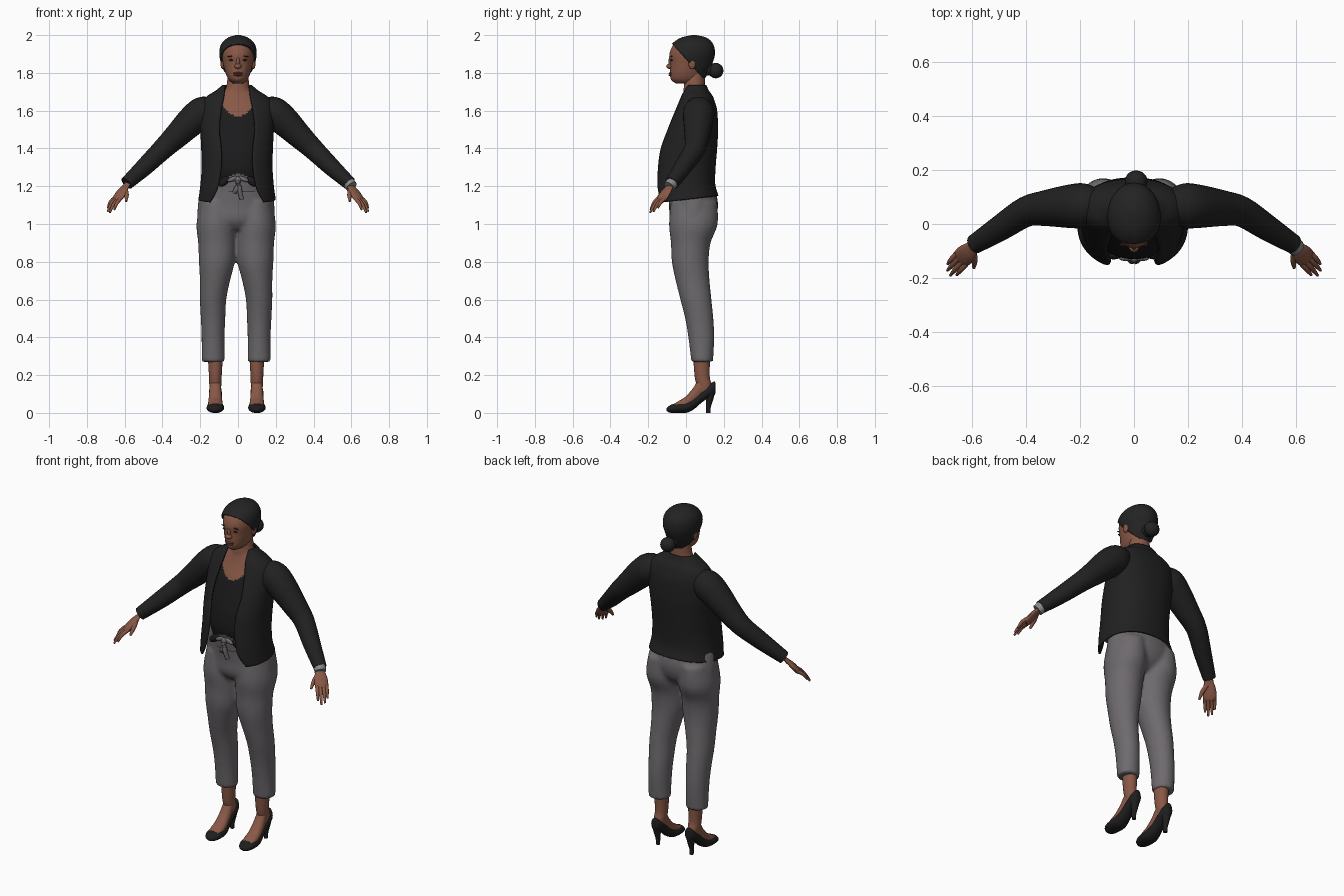
import bpy, bmesh, math
from mathutils import Vector, Matrix

if "Cube" in bpy.data.objects:
    bpy.data.objects.remove(bpy.data.objects["Cube"])


def material(name, rgb):
    m = bpy.data.materials.new(name)
    m.diffuse_color = (*rgb, 1)
    m.use_nodes = True
    m.node_tree.nodes["Principled BSDF"].inputs["Base Color"].default_value = m.diffuse_color
    return m


BLACK = material("jacket black", (0.015, 0.015, 0.015))
SHIRT = material("shirt black", (0.011, 0.011, 0.012))
HAIR = material("hair black", (0.017, 0.017, 0.017))
SHOE = material("shoe black", (0.013, 0.013, 0.014))
GREY = material("trouser grey", (0.155, 0.143, 0.153))
SKIN = material("skin brown", (0.25, 0.098, 0.062))
LIP = material("lip brown", (0.15, 0.045, 0.035))
DARK = material("eye brown", (0.04, 0.018, 0.013))
SILVER = material("bracelet grey", (0.25, 0.25, 0.25))


def spline(rows, k):
    """Catmull-Rom interpolation of a list of tuples."""
    out = []
    for i in range(len(rows) - 1):
        p = [rows[max(0, min(len(rows) - 1, i + j))] for j in (-1, 0, 1, 2)]
        for s in range(k):
            t = s / k
            out.append(tuple(0.5 * (2 * b + (c - a) * t + (2 * a - 5 * b + 4 * c - d) * t * t
                                    + (3 * b - a - 3 * c + d) * t ** 3) for a, b, c, d in zip(*p)))
    return out + [tuple(rows[-1])]


def bridge(bm, rings, closed=True):
    """Skin a stack of point rings."""
    vs = [[bm.verts.new(p) for p in r] for r in rings]
    n = len(vs[0])
    for a, b in zip(vs, vs[1:]):
        for i in range(n if closed else n - 1):
            j = (i + 1) % n
            bm.faces.new((a[i], a[j], b[j], b[i]))
    if closed:
        bm.faces.new(vs[0][::-1])
        bm.faces.new(vs[-1])


def loft(bm, rows, x=0.0, n=32, k=4, power=2.0, gap=False):
    """Rows are (z, front y, back y, half width, centre x or half gap)."""
    rings = []
    for z, f, b, rx, e in spline(rows, k):
        a0 = math.asin(min(1, e / rx) ** (power / 2)) if gap else 0
        ring = []
        for i in range(n):
            a = a0 + (2 * math.pi - 2 * a0) * i / (n - 1 if gap else n)
            s, c = math.sin(a), math.cos(a)
            px = rx * math.copysign(abs(s) ** (2 / power), s)
            py = (f + b) / 2 - (b - f) / 2 * math.copysign(abs(c) ** (2 / power), c)
            ring.append((x + px + (0 if gap else e), py, z))
        rings.append(ring)
    bridge(bm, rings, not gap)


def tube(bm, pts, n=16, k=4, flat=1.0):
    """Points are (x, y, z, radius); flat thins the tube against its level axis."""
    pts = spline(pts, k)
    rings = []
    for i, p in enumerate(pts):
        d = (Vector(pts[min(i + 1, len(pts) - 1)][:3]) - Vector(pts[max(i - 1, 0)][:3])).normalized()
        u = d.cross(Vector((0, 0, 1)) if abs(d.z) < 0.98 else Vector((0, 1, 0))).normalized()
        v = u.cross(d)
        rings.append([Vector(p[:3]) + p[3] * (u * math.cos(a) + v * flat * math.sin(a))
                      for a in (2 * math.pi * j / n for j in range(n))])
    bridge(bm, rings)


def foot_loft(bm, x, rows, n=20):
    """Rows are (y, bottom z, top z, half width)."""
    bridge(bm, [[(x + w * math.cos(a), y, (lo + hi) / 2 + (hi - lo) / 2 * math.sin(a))
                 for a in (2 * math.pi * j / n for j in range(n))] for y, lo, hi, w in spline(rows, 4)])


def ball(bm, centre, size, turn=0.0):
    m = Matrix.Translation(centre) @ Matrix.Rotation(turn, 4, 'Y') @ Matrix.Diagonal((*size, 1))
    bmesh.ops.create_uvsphere(bm, u_segments=20, v_segments=12, radius=1, matrix=m)


def finish(bm, name, mats, rule=None, shell=0.0):
    bmesh.ops.recalc_face_normals(bm, faces=bm.faces[:])
    for f in bm.faces:
        f.smooth = True
        if rule:
            f.material_index = rule(f.calc_center_median())
    me = bpy.data.meshes.new(name)
    bm.to_mesh(me)
    bm.free()
    me.set_sharp_from_angle(angle=math.radians(50))
    for m in mats:
        me.materials.append(m)
    ob = bpy.data.objects.new(name, me)
    bpy.context.collection.objects.link(ob)
    if shell:
        mod = ob.modifiers.new("thickness", 'SOLIDIFY')
        mod.thickness, mod.offset = shell, -1
    return ob


# Trousers: hips and two legs fused into one smooth surface
bm = bmesh.new()
loft(bm, [(1.27, -.11, .12, .15, 0), (1.2, -.10, .15, .185, 0), (1.1, -.09, .17, .203, 0),
          (1.02, -.085, .15, .2, 0), (.97, -.05, .10, .15, 0)], x=-.01)
for s in (-1, 1):
    loft(bm, [(1.12, -.08, .165, .09, s * .1), (1.0, -.09, .168, .105, s * .105),
              (.9, -.08, .13, .1, s * .101), (.8, -.075, .12, .095, s * .102),
              (.7, -.055, .125, .08, s * .112), (.6, -.03, .135, .07, s * .122),
              (.5, -.005, .145, .065, s * .122), (.4, .012, .15, .061, s * .122),
              (.27, .028, .143, .061, s * .122)], x=-.01)
trousers = finish(bm, "trousers", [GREY])
mod = trousers.modifiers.new("fuse", 'REMESH')
mod.mode, mod.voxel_size, mod.use_smooth_shade = 'VOXEL', 0.011, True
mod = trousers.modifiers.new("soften", 'SMOOTH')
mod.factor, mod.iterations = 0.5, 4


# Shirt, chest and neck: one body, split by the neckline and the arched hem
def shirt_rule(c):
    if c.z > 1.57 + 9 * c.x ** 2 + max(0, c.y) * 1.5:
        return 1
    return 2 if c.z < 1.265 - 6 * c.x ** 2 and c.y < 0 else 0


bm = bmesh.new()
loft(bm, [(1.17, -.108, .12, .15, 0), (1.24, -.118, .125, .155, 0), (1.3, -.13, .14, .165, 0),
          (1.4, -.12, .15, .17, 0), (1.5, -.092, .15, .17, 0), (1.57, -.068, .145, .165, 0),
          (1.64, -.034, .13, .145, 0), (1.69, -.016, .11, .095, 0), (1.72, -.012, .1, .064, 0),
          (1.8, -.005, .1, .053, 0)], n=96, k=8)
finish(bm, "shirt_and_chest", [SHIRT, SKIN, GREY], shirt_rule)

# Open jacket body
bm = bmesh.new()
loft(bm, [(1.13, -.165, .172, .205, .145), (1.2, -.168, .155, .195, .105), (1.3, -.16, .157, .188, .085),
          (1.4, -.145, .165, .19, .085), (1.5, -.11, .17, .195, .095), (1.6, -.065, .165, .196, .085),
          (1.65, -.042, .152, .184, .075), (1.68, -.03, .14, .155, .07), (1.705, -.02, .122, .115, .068),
          (1.735, -.008, .108, .078, .066)], x=-.005, n=56, k=5, power=2.3, gap=True)
for v in bm.verts:
    v.co.z += 0.12 * v.co.y * max(0, (1.3 - v.co.z) / .17)
finish(bm, "jacket_body", [BLACK], shell=.01)

for s, side in ((-1, "left"), (1, "right")):
    # Sleeve
    bm = bmesh.new()
    tube(bm, [(s * .12, .07, 1.615, .055), (s * .18, .068, 1.595, .082), (s * .24, .065, 1.55, .08),
              (s * .33, .058, 1.462, .066), (s * .40, .045, 1.395, .056), (s * .49, -.012, 1.307, .048),
              (s * .59, -.075, 1.215, .036)], n=24)
    finish(bm, side + "_sleeve", [BLACK])

    # Hand with four fingers and a thumb
    bm = bmesh.new()
    tube(bm, [(s * .57, -.062, 1.232, .024), (s * .595, -.085, 1.2, .025), (s * .617, -.107, 1.168, .036),
              (s * .637, -.127, 1.135, .036), (s * .645, -.135, 1.122, .026)], flat=.42)
    for o, tip in ((.026, (.689, -.148, 1.085)), (.009, (.69, -.172, 1.066)),
                   (-.009, (.679, -.19, 1.06)), (-.026, (.655, -.188, 1.075))):
        b = Vector((.637 + o * .7, -.127 + o * .7, 1.137))
        t = Vector(tip)
        mid = b.lerp(t, .5) + Vector((.004, -.004, .005))
        tube(bm, [(s * p.x, p.y, p.z, r) for p, r in ((b, .0105), (mid, .0095), (t, .005))], n=10)
    tube(bm, [(s * .597, -.095, 1.188, .013), (s * .59, -.132, 1.155, .012), (s * .592, -.162, 1.12, .006)], n=10)
    finish(bm, side + "_hand", [SKIN])

    # Ankle and instep
    x = -.01 + s * .11
    bm = bmesh.new()
    loft(bm, [(.1, .06, .135, .026, 0), (.15, .055, .135, .032, 0), (.2, .045, .125, .034, 0),
              (.34, .035, .13, .042, 0)], x=x, n=20)
    foot_loft(bm, x, [(-.06, .03, .05, .03), (-.03, .02, .068, .038), (0, .02, .088, .038),
                      (.04, .04, .135, .034), (.07, .06, .185, .031), (.1, .09, .2, .026)])
    finish(bm, side + "_foot", [SKIN])

    # Court shoe with slim heel
    bm = bmesh.new()
    foot_loft(bm, x, [(-.102, .01, .026, .012), (-.085, .001, .04, .034), (-.05, 0, .052, .046),
                      (0, 0, .06, .045), (.04, .018, .082, .037), (.08, .052, .115, .034),
                      (.12, .08, .148, .034), (.148, .09, .166, .024), (.156, .105, .158, .01)])
    tube(bm, [(x, .125, .115, .03), (x, .125, .075, .02), (x, .119, .035, .013), (x, .118, 0, .011)])
    finish(bm, side + "_shoe", [SHOE])

# Bracelet
bm = bmesh.new()
tube(bm, [(.582, -.07, 1.222, .034), (.601, -.089, 1.198, .032)], k=1)
finish(bm, "bracelet", [SILVER])

# Head, nose and ears
bm = bmesh.new()
loft(bm, [(1.745, -.055, .06, .028, 0), (1.765, -.08, .085, .05, 0), (1.80, -.084, .1, .066, 0),
          (1.85, -.084, .125, .079, 0), (1.90, -.088, .14, .086, 0), (1.95, -.066, .13, .078, 0),
          (1.982, -.02, .10, .05, 0), (1.99, .03, .06, .012, 0)])
ball(bm, (0, -.085, 1.835), (.019, .02, .014))
ball(bm, (0, -.082, 1.858), (.01, .012, .027))
for s in (-1, 1):
    ball(bm, (s * .082, .032, 1.852), (.011, .02, .032))
finish(bm, "head", [SKIN])

# Lips, eyes and brows
bm = bmesh.new()
ball(bm, (0, -.081, 1.798), (.027, .011, .006))
ball(bm, (0, -.081, 1.788), (.023, .012, .006))
finish(bm, "lips", [LIP])
bm = bmesh.new()
for s in (-1, 1):
    ball(bm, (s * .034, -.075, 1.868), (.014, .006, .005))
    ball(bm, (s * .036, -.077, 1.888), (.02, .005, .003), s * .1)
finish(bm, "eyes_and_brows", [DARK])

# Swept-back hair, trimmed along the hairline, and the bun
bm = bmesh.new()
loft(bm, [(1.77, -.02, .1, .05, 0), (1.80, -.085, .117, .076, 0), (1.85, -.095, .14, .09, 0),
          (1.90, -.098, .153, .099, 0), (1.95, -.077, .145, .09, 0), (1.985, -.03, .112, .056, 0),
          (2.0, .03, .055, .012, 0)], k=6)
bmesh.ops.bisect_plane(bm, geom=bm.verts[:] + bm.edges[:] + bm.faces[:], plane_co=(0, .065, 1.8),
                       plane_no=(0, 1, .9), clear_inner=True)
finish(bm, "hair", [HAIR], shell=.01)
bm = bmesh.new()
ball(bm, (.008, .158, 1.812), (.042, .04, .041))
ball(bm, (.004, .12, 1.82), (.035, .03, .035))
finish(bm, "hair_bun", [HAIR])

# Waist tie: grey drawstring bow and dark knotted shirt ends
bm = bmesh.new()
ball(bm, (0, -.128, 1.235), (.018, .014, .016))
for tip in ((.02, 1.13), (-.02, 1.165)):
    tube(bm, [(0, -.128, 1.235, .01), (tip[0] * .3, -.135, 1.19, .014), (tip[0], -.125, tip[1], .012)], n=8)
for s in (-1, 1):
    ball(bm, (s * .03, -.127, 1.238), (.028, .01, .012), s * .4)
finish(bm, "drawstring_bow", [GREY])
bm = bmesh.new()
for s in (-1, 1):
    ball(bm, (s * .075, -.115, 1.225), (.035, .016, .02), s * .7)
finish(bm, "shirt_ends", [SHIRT])
